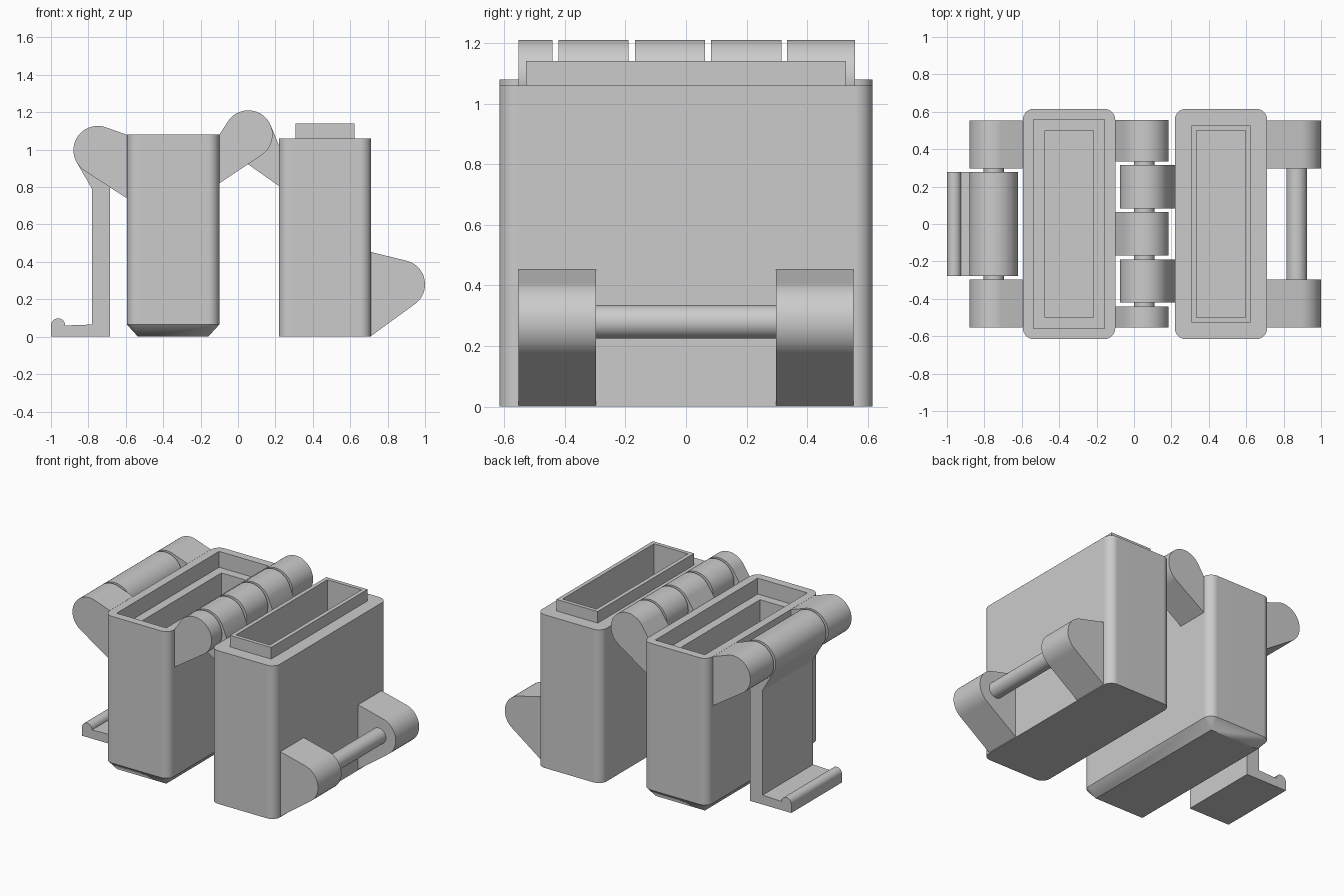
import bpy, bmesh
from math import pi, sin, cos, radians
from mathutils import Vector
from mathutils.geometry import convex_hull_2d

if "Cube" in bpy.data.objects:
    bpy.data.objects.remove(bpy.data.objects["Cube"], do_unlink=True)

GREY = (0.6, 0.6, 0.6, 1.0)
mat = bpy.data.materials.new("light grey plastic")
mat.use_nodes = True
mat.diffuse_color = GREY
mat.node_tree.nodes["Principled BSDF"].inputs["Base Color"].default_value = GREY


def finish(name, bm):
    """Turn a bmesh into a smooth-shaded object with sharp creases."""
    bmesh.ops.remove_doubles(bm, verts=bm.verts, dist=1e-5)
    bmesh.ops.recalc_face_normals(bm, faces=bm.faces)
    mesh = bpy.data.meshes.new(name)
    bm.to_mesh(mesh)
    bm.free()
    mesh.materials.append(mat)
    mesh.polygons.foreach_set("use_smooth", [True] * len(mesh.polygons))
    mesh.set_sharp_from_angle(angle=radians(25))
    ob = bpy.data.objects.new(name, mesh)
    bpy.context.scene.collection.objects.link(ob)
    ob.modifiers.new("clean_shading", "WEIGHTED_NORMAL").keep_sharp = True
    return ob


def arc(cx, cz, r, start=0, end=2 * pi, n=64):
    return [(cx + r * cos(start + (end - start) * i / n),
             cz + r * sin(start + (end - start) * i / n)) for i in range(n + 1)]


def extrude(name, profile, y0, y1):
    """Extrude an x-z outline from y0 to y1."""
    bm = bmesh.new()
    face = bm.faces.new([bm.verts.new((x, y0, z)) for x, z in profile])
    out = bmesh.ops.extrude_face_region(bm, geom=[face])
    moved = [v for v in out["geom"] if isinstance(v, bmesh.types.BMVert)]
    bmesh.ops.translate(bm, verts=moved, vec=(0, y1 - y0, 0))
    return finish(name, bm)


def lug(name, centre, r, anchors, y0, y1):
    """Round barrel blended by tangents into its anchor points."""
    pts = [Vector(p) for p in arc(*centre, r)[:-1] + list(anchors)]
    return extrude(name, [pts[i] for i in convex_hull_2d(pts)], y0, y1)


def pin(name, centre, r, y0, y1):
    return extrude(name, arc(*centre, r, n=40)[:-1], y0, y1)


def container(name, cx, loops):
    """Loft rounded rectangles (half x, half y, corner radius, z)."""
    bm = bmesh.new()
    rings = []
    for hx, hy, r, z in loops:
        ring = []
        for q, (sx, sy) in enumerate(((1, 1), (-1, 1), (-1, -1), (1, -1))):
            corner = arc(cx + sx * (hx - r), sy * (hy - r), r,
                         q * pi / 2, (q + 1) * pi / 2, 8)
            ring += [bm.verts.new((x, y, z)) for x, y in corner]
        rings.append(ring)
    for a, b in zip(rings, rings[1:]):
        for i in range(len(a)):
            j = (i + 1) % len(a)
            bm.faces.new((a[i], a[j], b[j], b[i]))
    bm.faces.new(rings[0])
    bm.faces.new(rings[-1])
    return finish(name, bm)


# Two hollow halves: one with a stepped socket, one with a raised rim
container("socket_half", -0.347, [
    (0.188, 0.557, 0, 0), (0.247, 0.616, 0.06, 0.065), (0.247, 0.616, 0.06, 1.08),
    (0.19, 0.56, 0, 1.08), (0.19, 0.56, 0, 0.97),
    (0.13, 0.5, 0, 0.97), (0.13, 0.5, 0, 0.12)])
container("rim_half", 0.465, [
    (0.247, 0.616, 0.06, 0), (0.247, 0.616, 0.06, 1.06),
    (0.158, 0.527, 0, 1.06), (0.158, 0.527, 0, 1.14),
    (0.13, 0.5, 0, 1.14), (0.13, 0.5, 0, 0.12)])

# Central hinge with alternating knuckles
HINGE = (0.055, 1.08)
for y0, y1 in ((-0.553, -0.44), (-0.168, 0.063), (0.333, 0.557)):
    lug("socket_knuckle", HINGE, 0.13, [(-0.1, 1.08), (-0.1, 0.82)], y0, y1)
for y0, y1 in ((-0.42, -0.19), (0.082, 0.315)):
    lug("rim_knuckle", HINGE, 0.13, [(0.22, 1.02), (0.22, 0.805)], y0, y1)
pin("hinge_pin", HINGE, 0.055, -0.5, 0.5)

# Ears on the outer walls, carrying the latch and the catch bar
LATCH = (-0.75, 0.997)
CATCH = (0.87, 0.28)
for y0, y1 in ((-0.553, -0.297), (0.297, 0.553)):
    lug("latch_ear", LATCH, 0.13, [(-0.595, 1.08), (-0.595, 0.74)], y0, y1)
    lug("catch_ear", CATCH, 0.13, [(0.71, 0.453), (0.71, 0.003)], y0, y1)
pin("latch_pin", LATCH, 0.055, -0.35, 0.35)
pin("catch_bar", CATCH, 0.055, -0.35, 0.35)

# Swinging latch: barrel, then a plate with a hooked lip
lug("latch_barrel", LATCH, 0.13, [(-0.78, 0.79), (-0.685, 0.79)], -0.277, 0.277)
plate = [(-1, 0), (-0.685, 0), (-0.685, 0.85), (-0.78, 0.85), (-0.78, 0.065)]
plate += arc(-0.962, 0.06, 0.038, 0, pi, 16)
extrude("latch_plate", plate, -0.277, 0.277)
